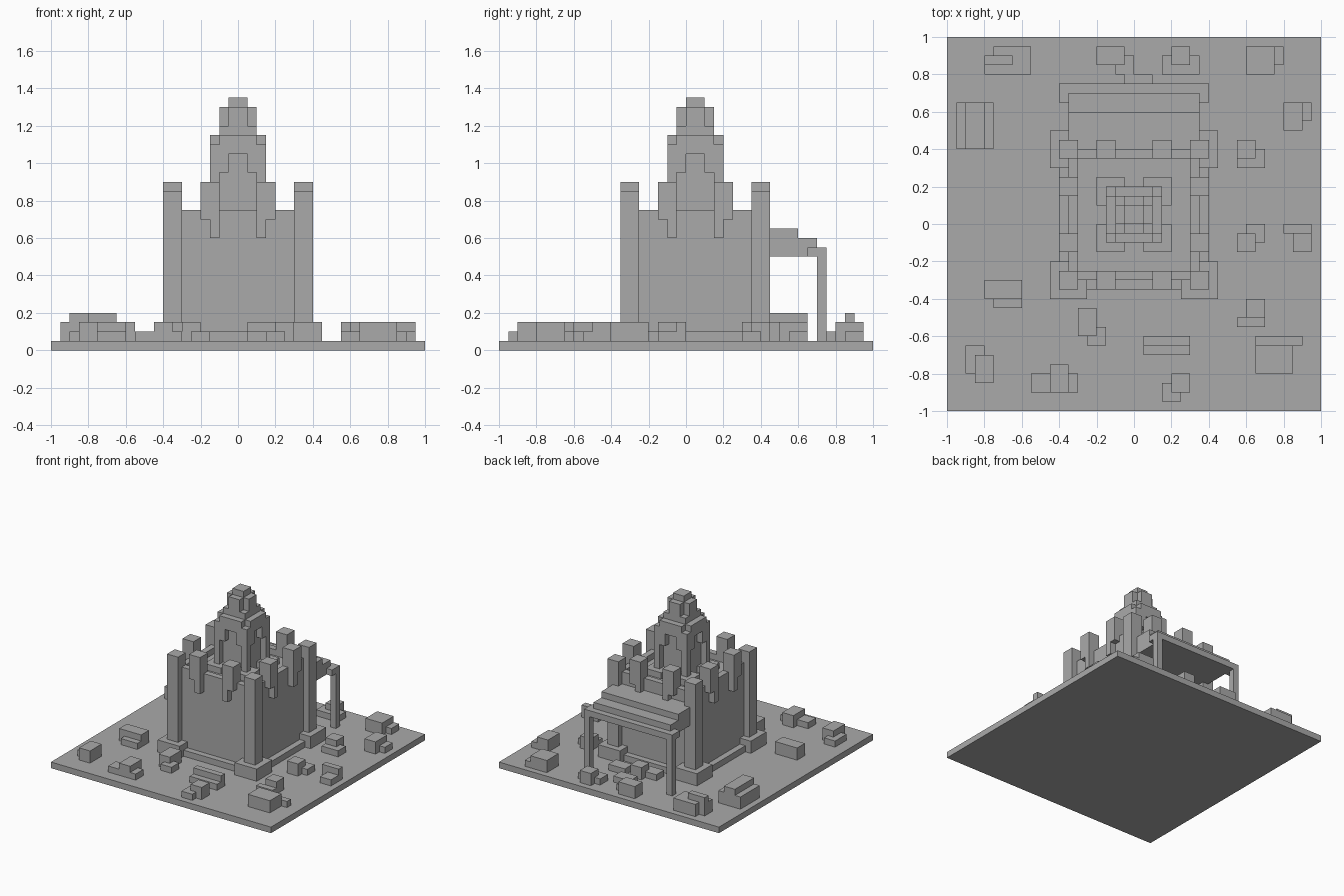
import bpy
import bmesh

old = bpy.data.objects.get("Cube")
if old:
    bpy.data.objects.remove(old)

stone = bpy.data.materials.new("grey_stone")
stone.use_nodes = True
GREY = (0.4, 0.4, 0.4, 1)
stone.diffuse_color = GREY
stone.node_tree.nodes["Principled BSDF"].inputs["Base Color"].default_value = GREY

CY = 0.05     # centre of the keep in y
GROUND = 0.05


def blocks(name, boxes):
    """One object from boxes given as (x0, x1, y0, y1, z0, z1)."""
    bm = bmesh.new()
    for x0, x1, y0, y1, z0, z1 in boxes:
        verts = bmesh.ops.create_cube(bm, size=1)["verts"]
        bmesh.ops.scale(bm, vec=(x1 - x0, y1 - y0, z1 - z0), verts=verts)
        bmesh.ops.translate(bm, vec=((x0 + x1) / 2, (y0 + y1) / 2, (z0 + z1) / 2), verts=verts)
    mesh = bpy.data.meshes.new(name)
    bm.to_mesh(mesh)
    bm.free()
    mesh.materials.append(stone)
    obj = bpy.data.objects.new(name, mesh)
    bpy.context.collection.objects.link(obj)
    return obj


def centred(hx, hy, z0, z1):
    """Box centred on the keep."""
    return (-hx, hx, CY - hy, CY + hy, z0, z1)


def four(x0, x1, y0, y1, z0, z1):
    """Mirror a box over both axes of the keep; y is measured from its centre."""
    out = []
    for sx in (1, -1):
        for sy in (1, -1):
            xs = sorted((sx * x0, sx * x1))
            ys = sorted((CY + sy * y0, CY + sy * y1))
            out.append((*xs, *ys, z0, z1))
    return out


def swapped(x0, x1, y0, y1, z0, z1):
    return (y0, y1, x0, x1, z0, z1)


# Ground slab
blocks("ground_slab", [(-1, 1, -1, 1, 0, GROUND)])

# Keep body, plinth and parapet
blocks("keep_walls", [centred(0.35, 0.35, GROUND, 0.7)])
blocks("keep_plinth", [centred(0.4, 0.4, GROUND, 0.1)])
blocks("parapet", [box for side in (
    four(0.3, 0.35, 0, 0.35, 0.7, 0.75), four(0, 0.3, 0.3, 0.35, 0.7, 0.75)) for box in side])

# Corner pillars with footings
blocks("corner_pillars", four(0.3, 0.4, 0.3, 0.4, GROUND, 0.85))
blocks("pillar_footings", four(0.25, 0.45, 0.25, 0.45, GROUND, 0.15))

# Stepped merlons hanging over each wall
upper = (0.1, 0.2, 0.3, 0.4, 0.7, 0.9)
lower = (0.1, 0.15, 0.35, 0.4, 0.6, 0.7)
merlons = []
for part in (upper, lower):
    merlons += four(*part) + four(*swapped(*part))
blocks("merlons", merlons)

# Tower: core, corner posts and stepped arches
blocks("tower_core", [centred(0.1, 0.1, 0.7, 1.2)])
blocks("post_plinths", four(0.05, 0.2, 0.05, 0.2, 0.7, 0.75))
blocks("tower_posts", four(0.1, 0.15, 0.1, 0.15, 0.75, 1.1))
haunch = (0.05, 0.1, 0.1, 0.15, 0.95, 1.05)
blocks("tower_arches", four(*haunch) + four(*swapped(*haunch)) + [
    centred(0.15, 0.1, 1.05, 1.15), centred(0.1, 0.15, 1.05, 1.15)])

# Spire
blocks("spire", [centred(0.1, 0.05, 1.2, 1.3), centred(0.05, 0.1, 1.2, 1.3),
                 centred(0.05, 0.05, 1.3, 1.35)])

# Rear porch
blocks("porch_roof", [(-0.35, 0.35, 0.4, 0.7, 0.5, 0.6), (-0.35, 0.35, 0.4, 0.6, 0.6, 0.65),
                      (-0.4, 0.4, 0.65, 0.75, 0.5, 0.55)])
blocks("porch_posts", [(s * 0.375 - 0.025, s * 0.375 + 0.025, 0.7, 0.75, GROUND, 0.55)
                       for s in (-1, 1)])

# Rubble under the porch
blocks("porch_rubble", [(-0.15, 0, 0.5, 0.6, GROUND, 0.1), (-0.05, 0.05, 0.55, 0.65, GROUND, 0.15),
                        (0.1, 0.25, 0.55, 0.65, GROUND, 0.1), (-0.05, 0.1, 0.7, 0.8, GROUND, 0.1)])

# Stone piles: corner x, y, then width and depth, as a tall block and a low block
piles = [
    ((-.2, .85, .15, .1), (-.1, .8, .1, .1)),
    ((.2, .85, .1, .1), (.15, .8, .2, .1)),
    ((.6, .8, .15, .15), (.6, .85, .2, .1)),
    ((.8, .5, .1, .15), (.8, .55, .15, .1)),
    ((.55, .35, .1, .1), (.55, .3, .15, .1)),
    ((.55, -.15, .1, .1), (.6, -.1, .1, .1)),
    ((.8, -.05, .15, .05), (.85, -.15, .1, .1)),
    ((-.8, -.4, .2, .1), (-.75, -.45, .15, .1)),
    ((-.3, -.6, .1, .15), (-.25, -.65, .1, .1)),
    ((.05, -.65, .25, .05), (.05, -.7, .25, .05)),
    ((.6, -.5, .1, .1), (.55, -.55, .15, .05)),
    ((.65, -.8, .2, .15), (.65, -.65, .25, .05)),
    ((-.85, -.85, .1, .15), (-.9, -.8, .1, .15)),
    ((-.45, -.9, .1, .15), (-.55, -.9, .25, .1)),
    ((.2, -.9, .1, .1), (.15, -.95, .1, .1)),
]
for i, pile in enumerate(piles):
    blocks(f"stone_pile_{i + 1}", [(x, x + w, y, y + d, GROUND, top)
                                   for (x, y, w, d), top in zip(pile, (0.15, 0.1))])

# Larger ridged piles
blocks("ridged_pile_side", [(-.95, -.75, .4, .65, GROUND, .15), (-.9, -.8, .4, .65, .15, .2)])
blocks("ridged_pile_back", [(-.8, -.55, .8, .9, GROUND, .15), (-.75, -.55, .9, .95, GROUND, .15),
                            (-.8, -.65, .85, .9, .15, .2)])
